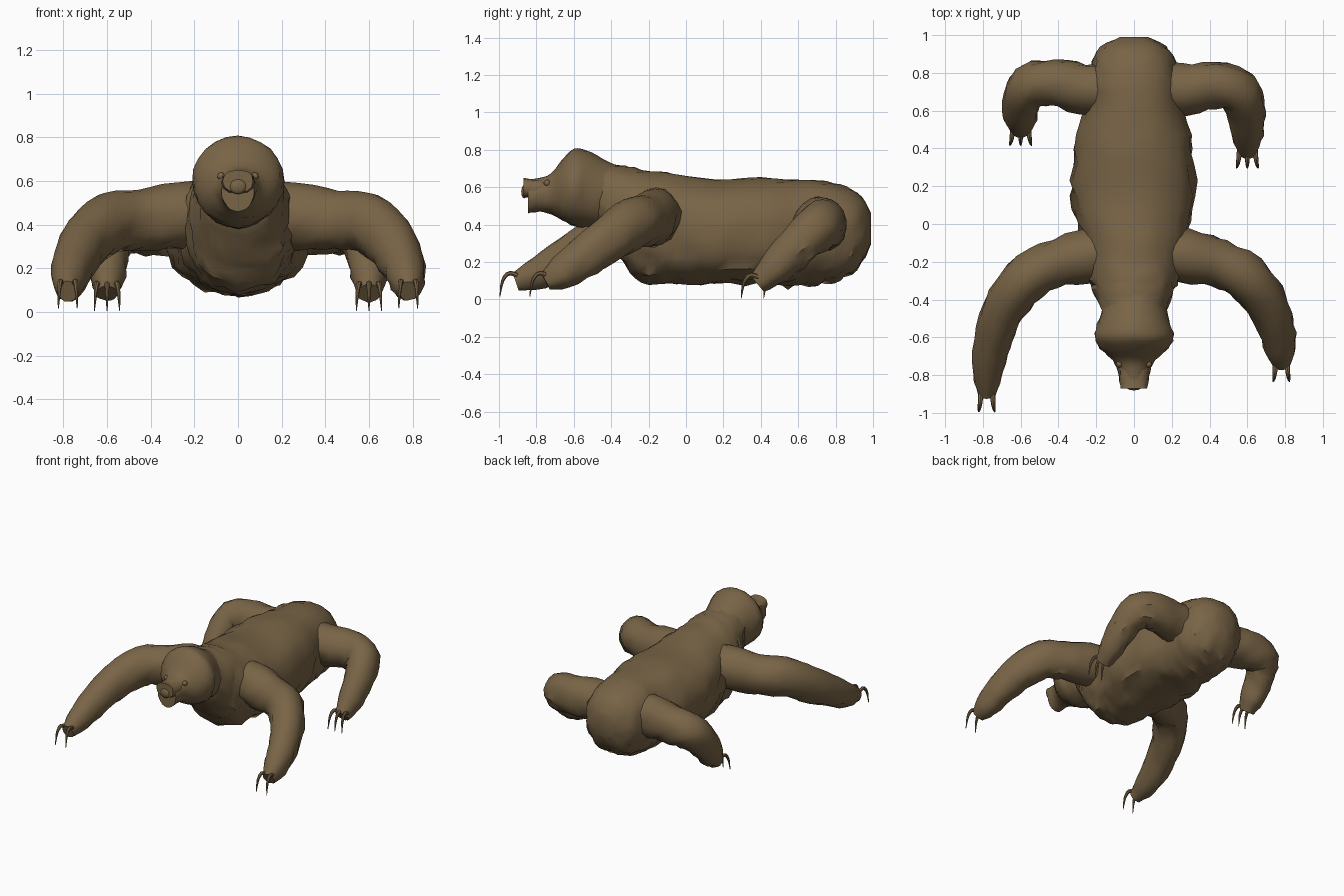
import bpy
import bmesh
import random
from mathutils import Vector

random.seed(4)
if "Cube" in bpy.data.objects:
    bpy.data.objects.remove(bpy.data.objects["Cube"])

fur = bpy.data.materials.new("brown fur")
fur.use_nodes = True
fur.diffuse_color = (0.19, 0.128, 0.062, 1)
fur.node_tree.nodes["Principled BSDF"].inputs["Base Color"].default_value = fur.diffuse_color


def blend(before, start, end, after, t):
    """Smooth curve between two stations, guided by their neighbours."""
    return [0.5 * (2 * s + (e - b) * t + (2 * b - 5 * s + 4 * e - a) * t * t
                   + (3 * s - b - 3 * e + a) * t ** 3)
            for b, s, e, a in zip(before, start, end, after)]


def finish(name, bm):
    bmesh.ops.recalc_face_normals(bm, faces=bm.faces)
    mesh = bpy.data.meshes.new(name)
    bm.to_mesh(mesh)
    bm.free()
    part = bpy.data.objects.new(name, mesh)
    bpy.context.collection.objects.link(part)
    mesh.materials.append(fur)
    bpy.ops.object.select_all(action="DESELECT")
    part.select_set(True)
    bpy.context.view_layer.objects.active = part
    bpy.ops.object.shade_smooth_by_angle(angle=0.7)


def loft(name, stations, sides=20, rough=0.0, facing=None, boxy=1.0):
    """Skin smooth oval rings through stations of x, y, z, side radius, up radius."""
    steps = 3
    padded = [stations[0], *stations, stations[-1]]
    rows = [blend(*padded[i:i + 4], k / steps)
            for i in range(len(stations) - 1) for k in range(steps)]
    rows.append(stations[-1])
    centres = [Vector(row[:3]) for row in rows]
    bm = bmesh.new()
    rings = []
    for i, row in enumerate(rows):
        ring = bmesh.ops.create_circle(bm, segments=sides, radius=1)["verts"]
        ahead = centres[min(i + 1, len(rows) - 1)]
        tangent = facing or (ahead - centres[max(i - 1, 0)]).normalized()
        side = tangent.cross(Vector((0, 0, 1))).normalized()
        up = side.cross(tangent)
        for vert in ring:
            # Shaggy tufts, strongest on the flanks and belly
            u, v = (abs(c) ** boxy * (1 if c > 0 else -1) for c in vert.co.xy)
            swell = 1 + rough * random.uniform(-1, 1) * (1 if v < 0.5 else 0.35)
            vert.co = centres[i] + (side * u * row[3] + up * v * row[4]) * swell
        rings.append(ring)
    for a, b in zip(rings, rings[1:]):
        for k in range(sides):
            bm.faces.new((a[k - 1], a[k], b[k], b[k - 1]))
    bm.faces.new(rings[0])
    bm.faces.new(rings[-1])
    finish(name, bm)


def spine_loft(name, rows, sides, rough, boxy=1.0):
    """Loft upright rings on the centre line through y, z, side radius, up radius."""
    loft(name, [(0, *row) for row in rows], sides, rough, Vector((0, -1, 0)), boxy)


def ball(name, centre, size):
    bm = bmesh.new()
    bmesh.ops.create_uvsphere(bm, u_segments=12, v_segments=8, radius=1)
    for vert in bm.verts:
        vert.co = Vector(centre) + vert.co * Vector(size)
    finish(name, bm)


# Trunk from rump to neck
spine_loft("body", [
    (0.99, 0.38, 0.07, 0.08), (0.94, 0.37, 0.17, 0.18), (0.86, 0.36, 0.22, 0.24),
    (0.75, 0.36, 0.25, 0.27), (0.6, 0.36, 0.26, 0.28), (0.4, 0.37, 0.31, 0.28),
    (0.15, 0.36, 0.325, 0.28), (-0.05, 0.38, 0.285, 0.29), (-0.2, 0.39, 0.26, 0.3),
    (-0.3, 0.43, 0.235, 0.28), (-0.37, 0.48, 0.205, 0.24), (-0.48, 0.57, 0.16, 0.17),
], sides=30, rough=0.06, boxy=0.9)

# Head tapering into the muzzle, with nose bridge, nose and eyes
spine_loft("head", [
    (-0.36, 0.55, 0.15, 0.16), (-0.45, 0.57, 0.17, 0.185), (-0.53, 0.59, 0.195, 0.205),
    (-0.6, 0.6, 0.21, 0.205), (-0.66, 0.585, 0.18, 0.165), (-0.72, 0.565, 0.115, 0.11),
    (-0.78, 0.56, 0.085, 0.09), (-0.845, 0.55, 0.075, 0.09),
], sides=24, rough=0.03)
spine_loft("nose_bridge", [
    (-0.74, 0.59, 0.08, 0.055), (-0.82, 0.59, 0.077, 0.053), (-0.87, 0.6, 0.07, 0.05),
], sides=12, rough=0.03, boxy=0.8)
ball("nose", (0, -0.865, 0.575), (0.04, 0.016, 0.035))
for label, s in (("left", 1), ("right", -1)):
    ball(label + "_eye", (s * 0.077, -0.742, 0.622), (0.018, 0.018, 0.018))


def limb(name, s, path, shift, claws):
    """Sweep a limb through x, y, z, radius; shift slides its far end along y."""
    last = len(path) - 1
    stations = [(s * x, y + shift * (i / last) ** 2, z, r, r * 1.1)
                for i, (x, y, z, r) in enumerate(path)]
    loft(name, stations, sides=18, rough=0.08)
    # Hooked claws fanning out from the paw
    x, y, z = stations[-1][:3]
    for k in range(claws):
        off = (k - (claws - 1) / 2) * 0.12 / claws
        hook = [(0, 0.04, 0.015, 0.014), (0.3, -0.03, 0.045, 0.013),
                (0.7, -0.07, 0.005, 0.009), (1, -0.085, -0.08, 0.002)]
        loft(f"{name}_claw_{k + 1}",
             [(x + off * (1 + fan * 0.45), y + dy, z + dz, r, r) for fan, dy, dz, r in hook],
             sides=7)


# The right arm reaches further forward; the right leg is tucked further back
arm = [(0.1, -0.15, 0.44, 0.14), (0.27, -0.17, 0.44, 0.14), (0.45, -0.21, 0.42, 0.125),
       (0.59, -0.28, 0.41, 0.125), (0.69, -0.4, 0.33, 0.115), (0.75, -0.54, 0.23, 0.1),
       (0.775, -0.67, 0.14, 0.08), (0.78, -0.75, 0.095, 0.045)]
leg = [(0.1, 0.71, 0.4, 0.14), (0.27, 0.715, 0.4, 0.135), (0.43, 0.735, 0.4, 0.125),
       (0.55, 0.7, 0.38, 0.115), (0.595, 0.59, 0.28, 0.1), (0.6, 0.48, 0.17, 0.085),
       (0.6, 0.38, 0.085, 0.05)]
limb("left_arm", 1, arm, 0, claws=2)
limb("right_arm", -1, arm, -0.16, claws=2)
limb("left_leg", 1, leg, 0, claws=3)
limb("right_leg", -1, leg, 0.12, claws=3)
